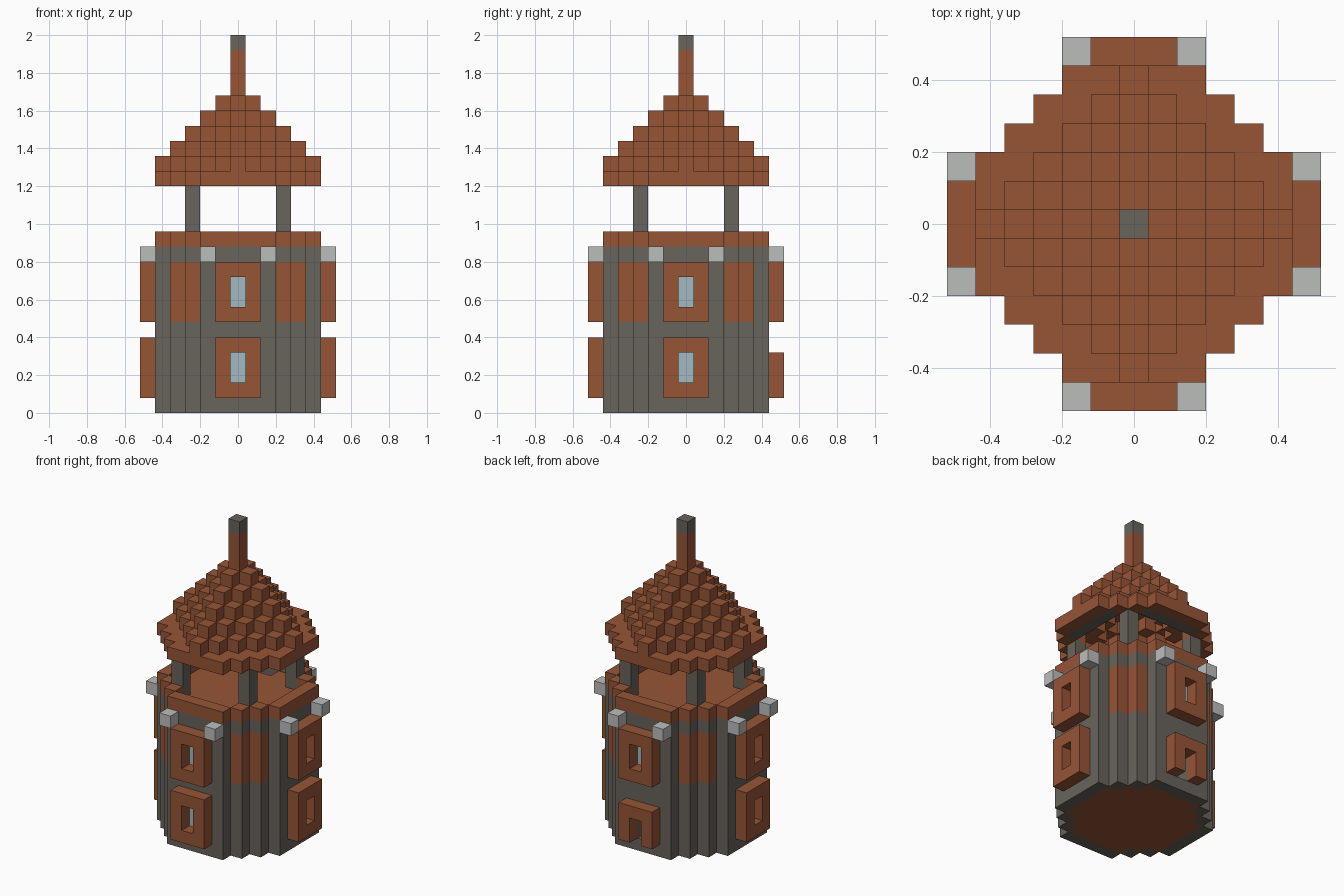
import bpy, bmesh
from mathutils import Vector

old = bpy.data.objects.get("Cube")
if old:
    bpy.data.objects.remove(old, do_unlink=True)

U = 0.08  # edge length of one block


def material(name, rgb):
    m = bpy.data.materials.new(name)
    m.use_nodes = True
    m.diffuse_color = (*rgb, 1)
    m.node_tree.nodes["Principled BSDF"].inputs["Base Color"].default_value = (*rgb, 1)
    return m


brick = material("brick_brown", (0.305, 0.09, 0.036))
stone = material("dark_stone", (0.138, 0.127, 0.107))
pale = material("pale_stone", (0.50, 0.51, 0.50))
glass = material("pale_blue_glass", (0.36, 0.49, 0.54))

AXES = [Vector(a) for a in ((1, 0, 0), (0, 1, 0), (0, 0, 1))]


def blocks(name, cells, mat):
    """Build one object from unit blocks, keeping only the exposed faces."""
    cells = set(cells)
    bm = bmesh.new()
    for c in cells:
        centre = Vector((c[0], c[1], c[2] + 0.5))
        for a in range(3):
            for s in (-1, 1):
                n = AXES[a] * s
                if tuple(int(c[i] + n[i]) for i in range(3)) in cells:
                    continue
                u, v = AXES[(a + 1) % 3] / 2, AXES[(a + 2) % 3] * s / 2
                m = centre + n / 2
                bm.faces.new([bm.verts.new(p * U) for p in
                              (m - u - v, m + u - v, m + u + v, m - u + v)])
    bmesh.ops.remove_doubles(bm, verts=bm.verts, dist=U / 100)
    mesh = bpy.data.meshes.new(name)
    bm.to_mesh(mesh)
    bm.free()
    mesh.materials.append(mat)
    ob = bpy.data.objects.new(name, mesh)
    bpy.context.collection.objects.link(ob)
    return ob


def layer(cells, *levels):
    return {(x, y, z) for x, y in cells for z in levels}


def octagon(r):
    """Stepped octagon footprint with half-width r."""
    span = range(-r, r + 1)
    return {(x, y) for x in span for y in span if abs(x) + abs(y) <= r + 2}


def diamond(r):
    span = range(-r, r + 1)
    return {(x, y) for x in span for y in span if abs(x) + abs(y) <= r}


def turn(cells, n):
    """Quarter turns about the tower axis, starting from the front."""
    for _ in range(n):
        cells = {(-y, x, z) for x, y, z in cells}
    return cells


plan = octagon(5)
inner = octagon(4)
ring = plan - inner

# Window and door openings in the four sides (side 2 is the back)
panes, door = set(), set()
for side in range(4):
    for base in (1, 6):
        hole = turn({(0, -5, base + 1), (0, -5, base + 2)}, side)
        if side == 2 and base == 1:
            door = {(0, 5, 1), (0, 5, 2)}
        else:
            panes |= hole
            frame = {(x, -6, base + h) for x in (-1, 0, 1) for h in range(4)
                     if x or h in (0, 3)}
            blocks(f"window_frame_{side}_{base}", turn(frame, side), brick)
    corbels = {(-2, -6, 10), (2, -6, 10)}
    blocks(f"corbels_{side}", turn(corbels, side), pale)
blocks("window_glass", panes, glass)
blocks("door_frame", {(x, 6, z) for x in (-1, 0, 1) for z in (1, 2, 3)
                      if x or z == 3}, brick)

# Tower wall with brick panels on the diagonals
diagonal = {(x, y) for x, y in ring if abs(x) in (3, 4) and abs(y) in (3, 4)}
panels = layer(diagonal, *range(6, 10))
blocks("tower_wall", layer(ring, *range(11)) - panes - door - panels, stone)
blocks("wall_panels", panels, brick)

# Floors and parapet
blocks("ground_floor", layer(inner, 0), brick)
hatch = {(-1, 4), (0, 4)}
blocks("lookout_floor", layer(inner - hatch, 10), brick)
blocks("parapet", layer(ring, 11), brick)

# Roof posts
for x in (-3, 3):
    for y in (-3, 3):
        blocks(f"roof_post_{x}_{y}", layer({(x, y)}, *range(11, 15)), stone)

# Eave, with a stone band on its underside
beam = inner - octagon(3)
eave = blocks("roof_eave", layer(ring | beam, 15), brick)
eave.data.materials.append(stone)
for p in eave.data.polygons:
    cell = (round(p.center.x / U), round(p.center.y / U))
    if p.normal.z < -0.9 and cell in beam:
        p.material_index = 1

# Hollow stepped roof
steps = set()
for i in range(5):
    r = 5 - i
    steps |= layer(diamond(r) - diamond(r - 2), 16 + i)
blocks("stepped_roof", steps, brick)

# Spire
blocks("spire", layer({(0, 0)}, 21, 22, 23), brick)
blocks("spire_cap", {(0, 0, 24)}, stone)
